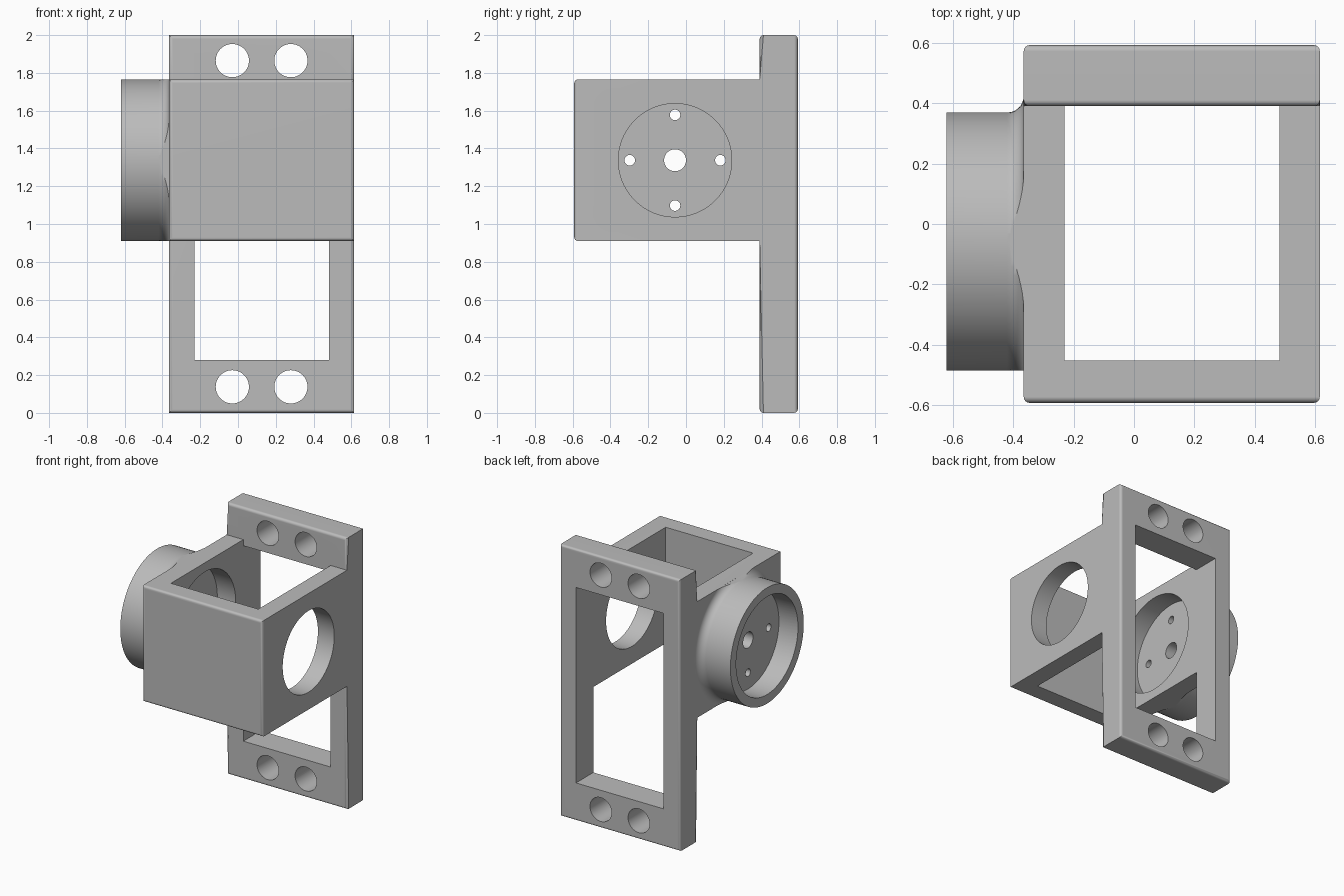
import bpy, bmesh, math
from mathutils import Matrix, Vector

if "Cube" in bpy.data.objects:
    bpy.data.objects.remove(bpy.data.objects["Cube"], do_unlink=True)

grey = bpy.data.materials.new("plain grey")
grey.use_nodes = True
grey.diffuse_color = (0.5, 0.5, 0.5, 1)
grey.node_tree.nodes["Principled BSDF"].inputs["Base Color"].default_value = (0.5, 0.5, 0.5, 1)

# Main dimensions
LEFT, RIGHT = -0.365, 0.615
FRONT, STEP, BACK = -0.592, 0.39, 0.592
LOW, HIGH = 0.91, 1.765
IN_L, IN_R = -0.23, 0.482
CY, CZ = -0.058, (LOW + HIGH) / 2
TUBE_R, FILLET = 0.427, 0.055
BORE_R = 0.36


def finish(name, bm):
    bmesh.ops.recalc_face_normals(bm, faces=bm.faces)
    mesh = bpy.data.meshes.new(name)
    bm.to_mesh(mesh)
    bm.free()
    mesh.materials.append(grey)
    obj = bpy.data.objects.new(name, mesh)
    bpy.context.collection.objects.link(obj)
    return obj


def box(name, lo, hi):
    bm = bmesh.new()
    lo, hi = Vector(lo), Vector(hi)
    size = hi - lo
    bmesh.ops.create_cube(bm, size=1, matrix=Matrix.Translation((lo + hi) / 2) @ Matrix.Diagonal((*size, 1)))
    return finish(name, bm)


def cylinder(name, axis, center, radius, length, sides=48):
    bm = bmesh.new()
    turn = Matrix.Rotation(math.pi / 2, 4, "Y" if axis == "x" else "X")
    bmesh.ops.create_cone(bm, cap_ends=True, segments=sides, radius1=radius, radius2=radius,
                          depth=length, matrix=Matrix.Translation(center) @ turn)
    return finish(name, bm)


def x_cylinder(x0, x1, y, z, radius, sides=48):
    return cylinder("bore_cutter", "x", ((x0 + x1) / 2, y, z), radius, x1 - x0, sides)


def combine(target, other, operation):
    mod = target.modifiers.new("combine", "BOOLEAN")
    mod.operation, mod.object, mod.solver = operation, other, "EXACT"
    bpy.context.view_layer.objects.active = target
    bpy.ops.object.modifier_apply(modifier=mod.name)
    bpy.data.objects.remove(other, do_unlink=True)


# Body: T-shaped side profile pulled across x, rounded on its outer edges
profile = [(FRONT, LOW), (STEP, LOW), (STEP, 0), (BACK, 0),
           (BACK, 2), (STEP, 2), (STEP, HIGH), (FRONT, HIGH)]
bm = bmesh.new()
face = bm.faces.new([bm.verts.new((LEFT, y, z)) for y, z in profile])
pulled = bmesh.ops.extrude_face_region(bm, geom=[face], use_keep_orig=True)
bmesh.ops.translate(bm, vec=(RIGHT - LEFT, 0, 0),
                    verts=[v for v in pulled["geom"] if isinstance(v, bmesh.types.BMVert)])
bmesh.ops.recalc_face_normals(bm, faces=bm.faces)
rounded = []
for e in bm.edges:
    d = e.verts[0].co - e.verts[1].co
    if e.is_convex and abs(d.y) < 0.001:
        rounded.append(e)
bmesh.ops.bevel(bm, geom=rounded, offset=0.02, segments=4, profile=0.5, affect="EDGES", clamp_overlap=True)
body = finish("bracket_body", bm)

# Side tube with a flared foot, turned around the x axis
path = [(-0.62, 0), (-0.62, TUBE_R)]
for i in range(9):
    a = i / 8 * math.pi / 2
    path.append((LEFT - FILLET + FILLET * math.sin(a), TUBE_R + FILLET * (1 - math.cos(a))))
path += [(-0.3, TUBE_R + FILLET), (-0.3, 0)]
bm = bmesh.new()
verts = [bm.verts.new((x, CY, CZ + r)) for x, r in path]
edges = [bm.edges.new(pair) for pair in zip(verts, verts[1:])]
bmesh.ops.spin(bm, geom=verts + edges, cent=(0, CY, CZ), axis=(1, 0, 0), angle=math.tau, steps=96)
bmesh.ops.remove_doubles(bm, verts=bm.verts, dist=0.0001)
tube = finish("side_tube", bm)
edge = TUBE_R + 0.0002
combine(tube, box("tube_trim", (-1, CY - edge, CZ - edge), (0, 0.55, CZ + edge)), "INTERSECT")
combine(body, tube, "UNION")

# Box cavity and frame window
combine(body, box("cavity_cutter", (IN_L, -0.452, 0.7), (IN_R, STEP, 1.9)), "DIFFERENCE")
combine(body, box("window_cutter", (IN_L, 0.3, 0.28), (IN_R, 0.8, 1.72)), "DIFFERENCE")

# Tube bore, inner recess, and the large opening opposite
combine(body, x_cylinder(-0.8, -0.465, CY, CZ, BORE_R, 96), "DIFFERENCE")
combine(body, x_cylinder(-0.38, -0.1, CY, CZ, BORE_R, 96), "DIFFERENCE")
combine(body, x_cylinder(0.3, 0.8, CY, CZ, 0.3, 96), "DIFFERENCE")

# Centre hole and four small holes in the disc
combine(body, x_cylinder(-0.55, -0.3, CY, CZ, 0.058), "DIFFERENCE")
for dy, dz in ((1, 0), (-1, 0), (0, 1), (0, -1)):
    combine(body, x_cylinder(-0.55, -0.3, CY + 0.24 * dy, CZ + 0.24 * dz, 0.028, 24), "DIFFERENCE")

# Mounting holes at the top and bottom of the frame
for x in (-0.03, 0.28):
    for z in (0.138, 1.865):
        combine(body, cylinder("mount_cutter", "y", (x, 0.5, z), 0.088, 0.5), "DIFFERENCE")

# Smooth curved surfaces while keeping sharp edges
for o in bpy.context.selected_objects:
    o.select_set(False)
body.select_set(True)
bpy.context.view_layer.objects.active = body
bpy.ops.object.shade_smooth_by_angle(angle=math.radians(30))
weighted = body.modifiers.new("even_shading", "WEIGHTED_NORMAL")
weighted.keep_sharp = True
